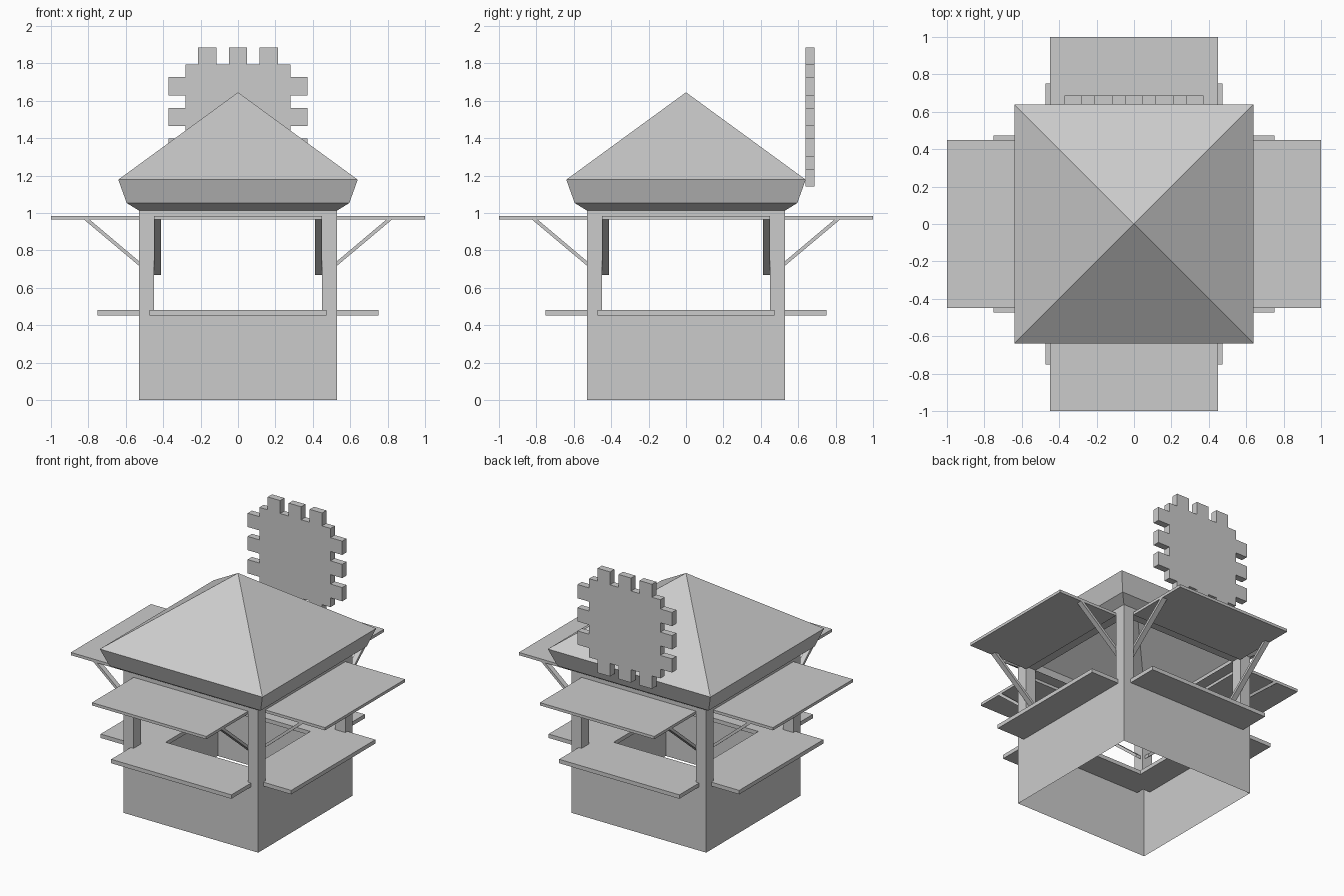
import bpy, bmesh, math
from mathutils import Matrix, Vector

cube = bpy.data.objects.get("Cube")
if cube:
    bpy.data.objects.remove(cube, do_unlink=True)

grey = bpy.data.materials.new("plain grey")
grey.use_nodes = True
grey.diffuse_color = (0.6, 0.6, 0.6, 1)
grey.node_tree.nodes["Principled BSDF"].inputs["Base Color"].default_value = (0.6, 0.6, 0.6, 1)

WALL = 0.53      # half width of the stall
OPEN = 0.45      # half width of a serving hatch
QUARTERS = [Matrix.Rotation(math.radians(90 * i), 4, "Z") for i in range(4)]
SIDES = ["front", "left", "back", "right"]


def add(name, verts, faces, turn=Matrix(), thickness=0):
    """Make a mesh object, optionally thickened downwards."""
    bm = bmesh.new()
    vs = [bm.verts.new(turn @ Vector(v)) for v in verts]
    for f in faces:
        bm.faces.new([vs[i] for i in f])
    bmesh.ops.remove_doubles(bm, verts=bm.verts, dist=1e-4)
    mesh = bpy.data.meshes.new(name)
    bm.to_mesh(mesh)
    bm.free()
    obj = bpy.data.objects.new(name, mesh)
    bpy.context.collection.objects.link(obj)
    mesh.materials.append(grey)
    if thickness:
        mod = obj.modifiers.new("thickness", "SOLIDIFY")
        mod.thickness = thickness
        mod.offset = -1
    return obj


def band(a, b, n=4):
    """Quads joining two loops of n vertices that start at a and b."""
    return [(a + i, a + (i + 1) % n, b + (i + 1) % n, b + i) for i in range(n)]


def upright(half, low, high, y):
    """Corners of an upright rectangle facing -y."""
    return [(-half, y, low), (half, y, low), (half, y, high), (-half, y, high)]


# Hollow body: each wall has a hatch with a reveal turned inwards
for side, turn in zip(SIDES, QUARTERS):
    verts = (upright(WALL, 0, 1.013, -WALL) + upright(OPEN, 0.46, 0.985, -WALL)
             + upright(OPEN, 0.46, 0.985, -OPEN))
    add(side + "_wall", verts, band(0, 4) + band(4, 8), turn)

# Hollow pyramid roof with sloping fascia and soffit
verts = []
for half, z in [(WALL, 1.013), (0.595, 1.053), (0.64, 1.178)]:
    verts += [(-half, -half, z), (half, -half, z), (half, half, z), (-half, half, z)]
verts.append((0, 0, 1.645))
slopes = [(8 + i, 8 + (i + 1) % 4, 12) for i in range(4)]
add("roof", verts, band(0, 4) + band(4, 8) + slopes)

# Counter: four mitred shelves around a square well
shelf = [(-0.473, -0.75), (0.473, -0.75), (0.473, -0.473),
         (0.335, -0.335), (-0.335, -0.335), (-0.473, -0.473)]
verts = [turn @ Vector((x, y, 0.48)) for turn in QUARTERS for x, y in shelf]
add("counter", verts, [range(6 * i, 6 * i + 6) for i in range(4)], thickness=0.028)

for side, turn in zip(SIDES, QUARTERS):
    # Raised hatch canopy
    verts = [(-OPEN, -1, 0.985), (OPEN, -1, 0.985), (OPEN, -WALL, 0.985), (-OPEN, -WALL, 0.985)]
    add(side + "_canopy", verts, [range(4)], turn, 0.02)
    # Pair of slanting braces from the posts to the canopy
    profile = [(-0.825, 0.966), (-0.795, 0.966), (-0.47, 0.692), (-0.47, 0.668)]
    for end, s in (("a", 1), ("b", -1)):
        verts = [(s * x, y, z) for x in (OPEN, 0.413) for y, z in profile]
        add(side + "_brace_" + end, verts,
            band(0, 4) + [(3, 2, 1, 0), (4, 5, 6, 7)], turn)

# Toothed sign plate behind the roof
CORE, TIP, TOOTH = 0.28, 0.372, 0.049
edge = [(-CORE, CORE)]
for c in (-0.165, 0, 0.165):
    edge += [(c - TOOTH, CORE), (c - TOOTH, TIP), (c + TOOTH, TIP), (c + TOOTH, CORE)]
outline = []
for i in range(4):
    spin = Matrix.Rotation(math.radians(-90 * i), 2)
    outline += [spin @ Vector(p) for p in edge]
n = len(outline)
verts = [(p.x, y, p.y + 1.513) for y in (0.64, 0.688) for p in outline]
add("sign_plate", verts, band(0, n, n) + [range(n - 1, -1, -1), range(n, 2 * n)])

# Make every surface face outwards
for obj in bpy.context.collection.objects:
    if obj.type == "MESH" and grey.name in obj.data.materials:
        bm = bmesh.new()
        bm.from_mesh(obj.data)
        if obj.name.endswith("plate") or "brace" in obj.name:
            bmesh.ops.recalc_face_normals(bm, faces=bm.faces)
        bm.to_mesh(obj.data)
        bm.free()
